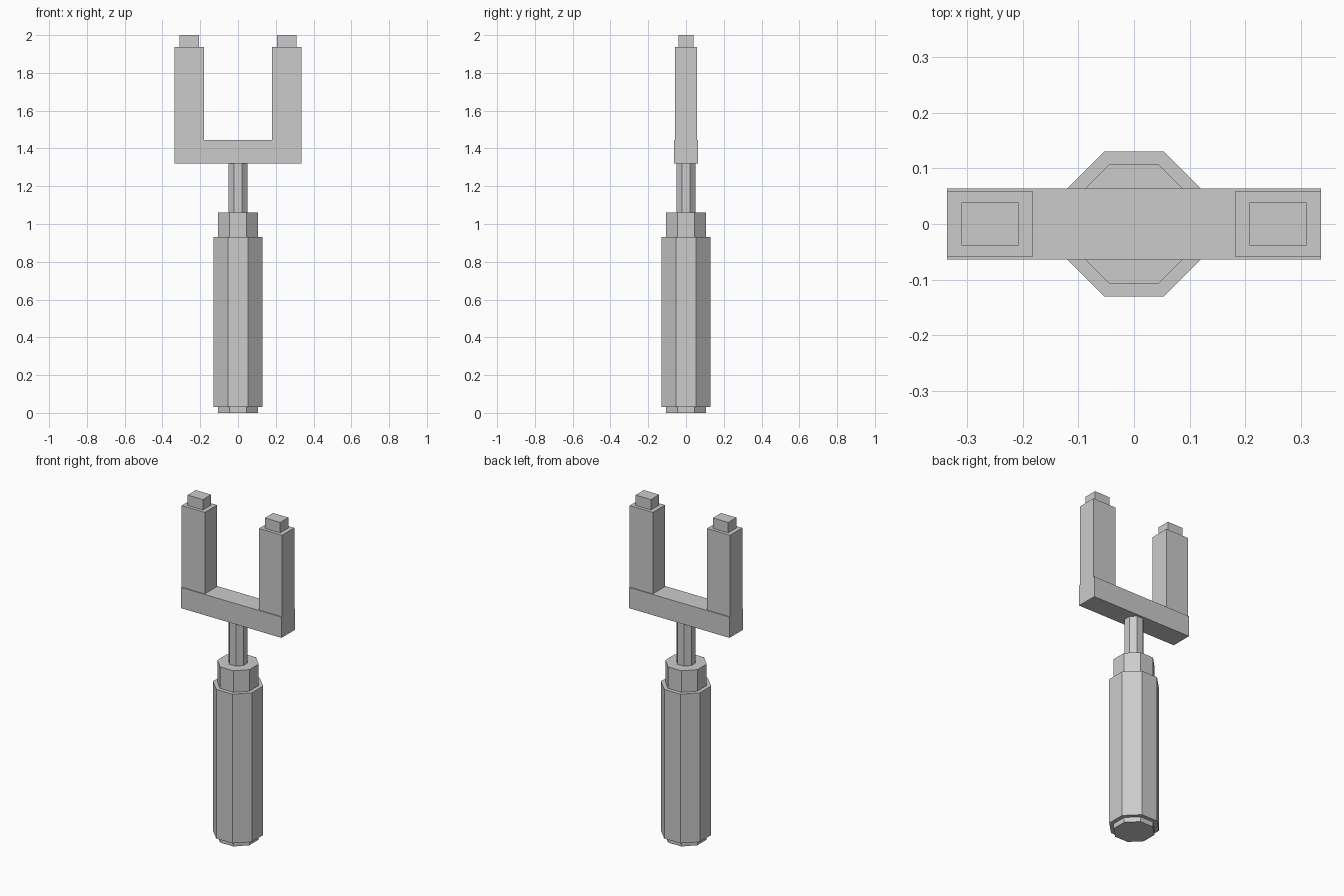
import bpy, math

if "Cube" in bpy.data.objects:
    bpy.data.objects.remove(bpy.data.objects["Cube"])

grey = bpy.data.materials.new("plain grey")
grey.diffuse_color = (0.6, 0.6, 0.6, 1)
grey.use_nodes = True
grey.node_tree.nodes["Principled BSDF"].inputs["Base Color"].default_value = grey.diffuse_color


def finish(name):
    ob = bpy.context.object
    ob.name = name
    ob.data.materials.append(grey)
    return ob


def octagon(name, half, z0, z1):
    # half = distance from axis to a flat side; flats face the x and y axes
    bpy.ops.mesh.primitive_cylinder_add(
        vertices=8, radius=half / math.cos(math.pi / 8), depth=z1 - z0,
        location=(0, 0, (z0 + z1) / 2))
    ob = finish(name)
    for v in ob.data.vertices:
        x, y = v.co.x, v.co.y
        if abs(x) < 1e-4 or abs(y) < 1e-4 or abs(abs(x) - abs(y)) < 1e-4:
            a = math.pi / 8
            v.co.x = x * math.cos(a) - y * math.sin(a)
            v.co.y = x * math.sin(a) + y * math.cos(a)
    return ob


def box(name, x0, x1, half_y, z0, z1):
    bpy.ops.mesh.primitive_cube_add(size=1, location=((x0 + x1) / 2, 0, (z0 + z1) / 2))
    ob = finish(name)
    for v in ob.data.vertices:
        v.co.x *= x1 - x0
        v.co.y *= 2 * half_y
        v.co.z *= z1 - z0
    return ob


# Handle: grip with a narrower end cap and collar, then the thin shaft
octagon("end_cap", 0.107, 0.0, 0.03)
octagon("grip", 0.13, 0.03, 0.93)
octagon("collar", 0.107, 0.93, 1.06)
octagon("shaft", 0.05, 1.06, 1.32)

# Fork: crossbar with two prongs and their tips
box("crossbar", -0.335, 0.335, 0.064, 1.32, 1.445)
for side, s in (("left", -1), ("right", 1)):
    px = sorted((s * 0.181, s * 0.335))
    tx = sorted((s * 0.207, s * 0.309))
    box(side + "_prong", *px, 0.058, 1.445, 1.937)
    box(side + "_tip", *tx, 0.039, 1.937, 2.0)
